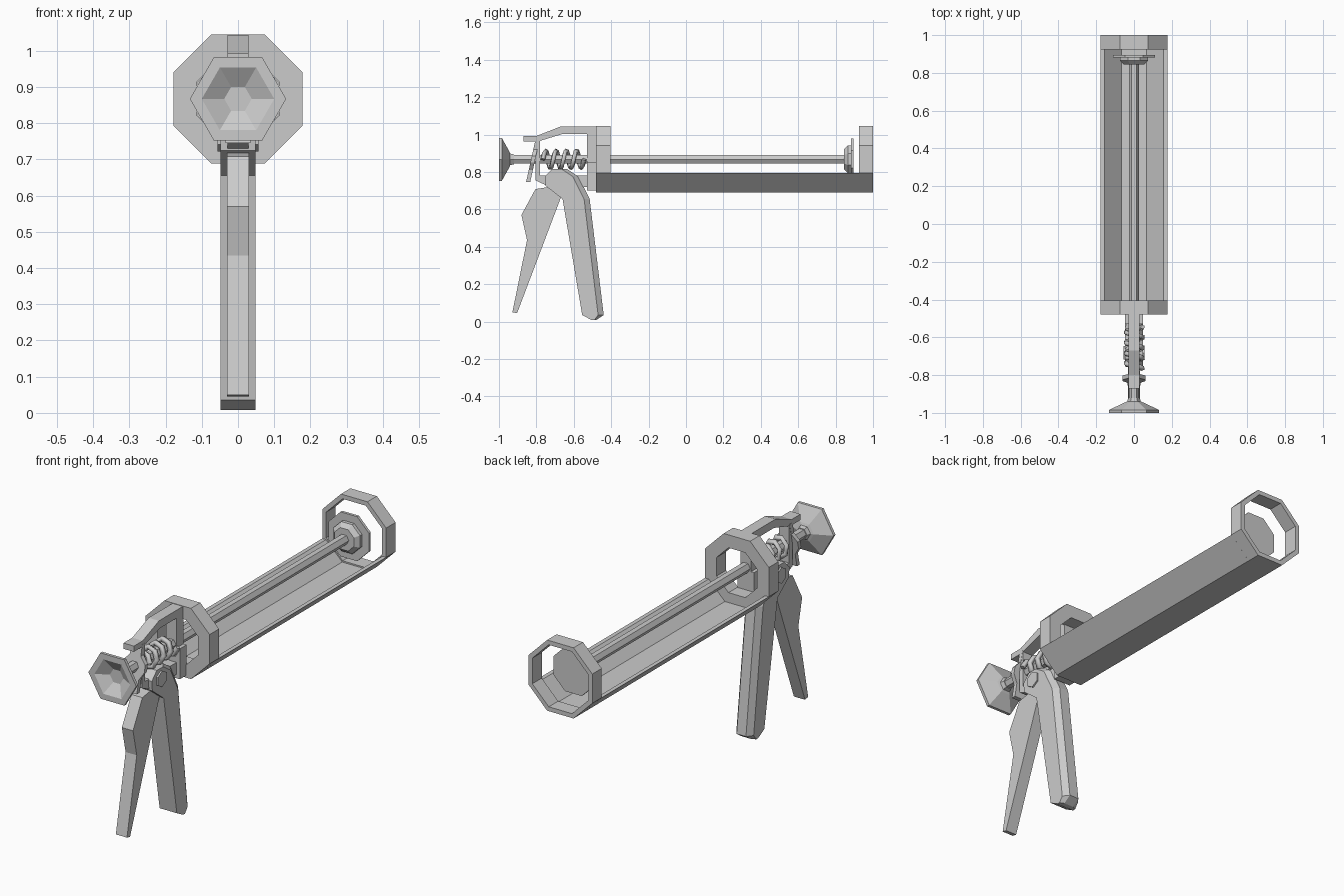
import bpy, bmesh, math

if "Cube" in bpy.data.objects:
    bpy.data.objects.remove(bpy.data.objects["Cube"])

grey = bpy.data.materials.new("plain grey")
grey.use_nodes = True
colour = (0.6, 0.6, 0.6, 1)
grey.diffuse_color = colour
grey.node_tree.nodes["Principled BSDF"].inputs["Base Color"].default_value = colour

AXIS_Z = 0.867  # height of the rod axis


def loft(name, rows, closed=False):
    """Skin a series of equal loops; cap the ends unless closed."""
    bm = bmesh.new()
    loops = [[bm.verts.new(p) for p in row] for row in rows]
    n = len(loops[0])
    pairs = list(zip(loops, loops[1:]))
    if closed:
        pairs.append((loops[-1], loops[0]))
    else:
        bm.faces.new(loops[0])
        bm.faces.new(loops[-1])
    for a, b in pairs:
        for i in range(n):
            j = (i + 1) % n
            bm.faces.new((a[i], a[j], b[j], b[i]))
    bmesh.ops.recalc_face_normals(bm, faces=bm.faces)
    mesh = bpy.data.meshes.new(name)
    bm.to_mesh(mesh)
    bm.free()
    obj = bpy.data.objects.new(name, mesh)
    bpy.context.collection.objects.link(obj)
    mesh.materials.append(grey)
    return obj


def plate(name, outline, half):
    """Extrude a side outline (y, z) across x."""
    return loft(name, [[(x, y, z) for y, z in outline] for x in (-half, half)])


def turned(name, profile, sides, phase=0, closed=False):
    """Revolve (radius, y) points around the rod axis."""
    angles = [phase + math.tau * i / sides for i in range(sides)]
    return loft(name, [[(r * math.cos(a), y, AXIS_Z + r * math.sin(a)) for a in angles]
                       for r, y in profile], closed)


EIGHTH = math.pi / 8
FLAT = 1 / math.cos(EIGHTH)  # apothem to corner radius of an octagon


def ring(name, outer, inner, y0, y1):
    o, i = outer * FLAT, inner * FLAT
    turned(name, [(o, y0), (o, y1), (i, y1), (i, y0)], 8, EIGHTH, True)


# Cartridge cradle: two octagonal rings joined by a trough
ring("front_ring", 0.178, 0.113, -0.48, -0.405)
ring("back_ring", 0.178, 0.156, 0.925, 1.0)
half_trough = [(0.178, 0.793), (0.074, 0.689), (0.067, 0.704), (0.157, 0.793)]
(r0, r1, r2, r3) = half_trough
section = [r0, r1] + [(-x, z) for x, z in (r1, r0, r3, r2)] + [r2, r3]
loft("trough", [[(x, y, z) for x, z in section] for y in (-0.41, 0.93)])

# Push rod with plunger and pull knob
turned("rod", [(0.026, -0.94), (0.026, 0.87)], 6)
turned("plunger_cup", [(0.058, 0.845), (0.08, 0.865), (0.08, 0.885)], 8, EIGHTH)
turned("plunger_disc", [(0.112 * FLAT, 0.882), (0.112 * FLAT, 0.896)], 8, EIGHTH)
turned("pull_knob", [(0.03, -0.92), (0.036, -0.94), (0.05, -0.945), (0.133, -0.985),
                     (0.133, -1.0), (0.1, -1.0), (0.038, -0.965)], 6)

# Frame loop in front of the cradle
plate("top_strap", [(-0.47, 1.043), (-0.67, 1.043), (-0.8, 0.992), (-0.87, 0.992),
                    (-0.87, 0.963), (-0.79, 0.963), (-0.66, 1.003), (-0.47, 1.003)], 0.029)
plate("frame_column", [(-0.53, 0.7), (-0.53, 1.01), (-0.475, 1.01), (-0.475, 0.7)], 0.029)
plate("lower_block", [(-0.53, 0.7), (-0.53, 0.853), (-0.475, 0.853), (-0.475, 0.7)], 0.047)
plate("front_post", [(-0.805, 0.97), (-0.78, 0.97), (-0.78, 0.78), (-0.5, 0.78),
                     (-0.5, 0.72), (-0.73, 0.72), (-0.805, 0.755)], 0.029)

# Tilted release catch, widest where the rod passes
catch = [(0.03, 0.975), (0.03, 0.92), (0.06, 0.885), (0.06, 0.85), (0.035, 0.81), (0.035, 0.745)]
outline = catch + [(-x, z) for x, z in reversed(catch)]
loft("release_catch", [[(x, -0.845 + 0.22 * (z - 0.745) + d, z) for x, z in outline]
                       for d in (-0.01, 0.012)])

# Angular coil spring around the rod
curve = bpy.data.curves.new("spring", "CURVE")
curve.dimensions = "3D"
curve.bevel_depth = 0.014
curve.bevel_resolution = 0
turns, steps = 4, 7
spline = curve.splines.new("POLY")
spline.points.add(turns * steps)
for i, p in enumerate(spline.points):
    a = math.tau * i / steps
    p.co = (0.046 * math.cos(a), -0.765 + 0.22 * i / (turns * steps),
            AXIS_Z + 0.046 * math.sin(a), 1)
curve.use_fill_caps = True
curve.materials.append(grey)
spring = bpy.data.objects.new("spring", curve)
bpy.context.collection.objects.link(spring)

# Fixed handle with chamfered back edges: (z, front y, back y)
rows = []
for z, front, back in [(0.815, -0.715, -0.635), (0.775, -0.755, -0.575), (0.725, -0.75, -0.55),
                       (0.655, -0.66, -0.515), (0.035, -0.555, -0.44), (0.008, -0.505, -0.48)]:
    c = min(0.03, 0.4 * (back - front))
    rows.append([(-0.048, front, z), (-0.048, back - c, z), (-0.026, back, z),
                 (0.026, back, z), (0.048, back - c, z), (0.048, front, z)])
loft("handle", rows)

# Trigger and its pivot pin
plate("trigger", [(-0.805, 0.708), (-0.88, 0.57), (-0.85, 0.435), (-0.928, 0.05), (-0.903, 0.045),
                  (-0.67, 0.66), (-0.64, 0.75), (-0.68, 0.79), (-0.73, 0.72)], 0.031)
plate("pivot_pin", [(-0.682 + 0.041 * math.sin(math.tau * i / 6),
                     0.762 + 0.041 * math.cos(math.tau * i / 6)) for i in range(6)], 0.056)
